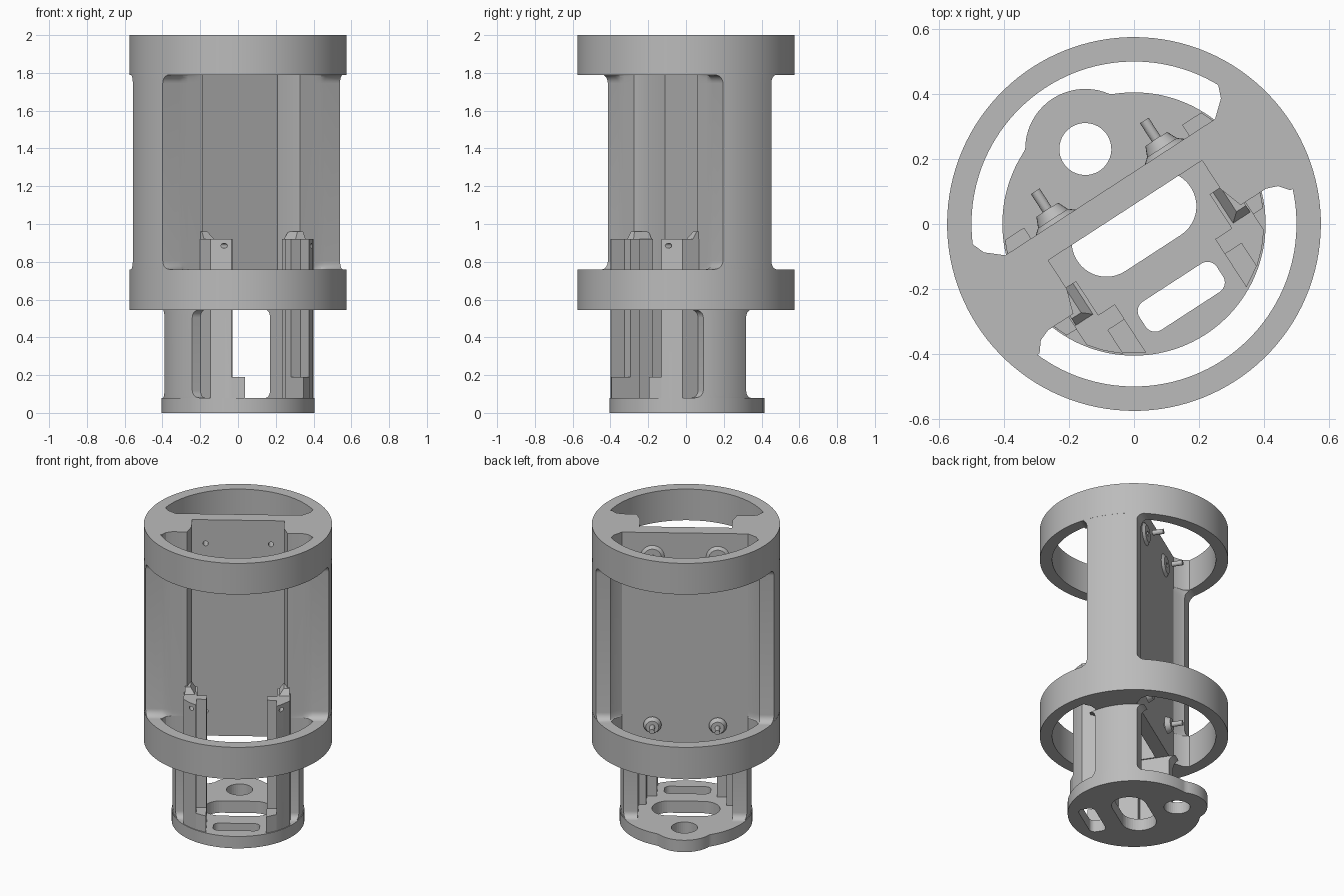
import bpy, bmesh, math
from mathutils import Matrix

if "Cube" in bpy.data.objects:
    bpy.data.objects.remove(bpy.data.objects["Cube"])

TURN = Matrix.Rotation(math.radians(33), 4, 'Z')   # whole frame is turned about z
grey = bpy.data.materials.new("plain grey")
grey.diffuse_color = (0.5, 0.5, 0.5, 1)
grey.use_nodes = True
grey.node_tree.nodes["Principled BSDF"].inputs["Base Color"].default_value = grey.diffuse_color


def finish(name, bm, helper=False):
    bmesh.ops.recalc_face_normals(bm, faces=bm.faces)
    me = bpy.data.meshes.new(name)
    bm.to_mesh(me)
    bm.free()
    ob = bpy.data.objects.new(name, me)
    bpy.context.collection.objects.link(ob)
    ob.matrix_world = TURN
    me.materials.append(grey)
    if helper:
        ob.hide_render = True
        ob.hide_viewport = True
    else:
        bpy.context.view_layer.objects.active = ob
        ob.select_set(True)
        bpy.ops.object.shade_smooth_by_angle(angle=math.radians(30))
        ob.select_set(False)
    return ob


def loft(bm, sections):
    """Skin a list of (z, outline) sections and cap both ends."""
    rows = [[bm.verts.new((x, y, z)) for x, y in pts] for z, pts in sections]
    n = len(rows[0])
    for a, b in zip(rows, rows[1:]):
        for i in range(n):
            j = (i + 1) % n
            bm.faces.new((a[i], a[j], b[j], b[i]))
    bm.faces.new(rows[0])
    bm.faces.new(rows[-1])


def prism(bm, pts, z0, z1):
    loft(bm, [(z0, pts), (z1, pts)])


def both_sides(name, sections):
    for side, s in (("right", 1), ("left", -1)):
        bm = bmesh.new()
        loft(bm, [(z, [(s * x, y) for x, y in pts]) for z, pts in sections])
        yield finish(f"{side}_{name}", bm)


def rounded(cx, cy, hx, hy, r, n=10):
    pts = []
    for k, (sx, sy) in enumerate(((1, 1), (-1, 1), (-1, -1), (1, -1))):
        for i in range(n + 1):
            a = math.pi / 2 * (k + i / n)
            pts.append((cx + sx * (hx - r) + r * math.cos(a),
                        cy + sy * (hy - r) + r * math.sin(a)))
    return pts


def rod(bm, x, z, y0, y1, r0, r1, n=24):
    """Tapered round rod lying along the y axis."""
    m = Matrix.Translation((x, (y0 + y1) / 2, z)) @ Matrix.Rotation(-math.pi / 2, 4, 'X')
    bmesh.ops.create_cone(bm, cap_ends=True, segments=n, radius1=r0, radius2=r1,
                          depth=y1 - y0, matrix=m)


def cut(ob, cutter):
    mod = ob.modifiers.new("cut", 'BOOLEAN')
    mod.operation = 'DIFFERENCE'
    mod.solver = 'EXACT'
    mod.object = cutter


def arc(r, v0, v1, n=12):
    a0, a1 = math.asin(v0 / r), math.asin(v1 / r)
    return [(r * math.cos(a0 + (a1 - a0) * i / n), r * math.sin(a0 + (a1 - a0) * i / n))
            for i in range(n + 1)]


# two hoops
def hoop(name, z0, z1, ro=0.575, ri=0.5, n=128):
    bm = bmesh.new()
    rows = []
    for r, z in ((ro, z0), (ro, z1), (ri, z1), (ri, z0)):
        rows.append([bm.verts.new((r * math.cos(2 * math.pi * i / n),
                                   r * math.sin(2 * math.pi * i / n), z)) for i in range(n)])
    for k in range(4):
        a, b = rows[k], rows[(k + 1) % 4]
        for i in range(n):
            j = (i + 1) % n
            bm.faces.new((a[i], a[j], b[j], b[i]))
    finish(name, bm)


hoop("lower_hoop", 0.545, 0.76)
hoop("upper_hoop", 1.79, 2.0)


# side columns, flaring into the hoops
def flare_stations(z0, z1, r, n=6):
    low = [(z0 + r * (1 - math.cos(math.pi / 2 * i / n)),
            r * (1 - math.sin(math.pi / 2 * i / n))) for i in range(n + 1)]
    return low + [(z0 + z1 - z, f) for z, f in reversed(low)]


def column(f):
    return ([(0.282, 0.135), (0.282, -0.055), (0.307, -0.13), (0.40, -0.13),
             (0.435, -0.13 - 0.3 * f), (0.46, -0.13 - f)]
            + arc(0.5745, -0.13 - f, 0.185 + f)
            + [(0.455, 0.185 + f), (0.435, 0.165 + 0.3 * f), (0.385, 0.135)])


FL = 0.045
stations = [(0.545, FL)] + flare_stations(0.76, 1.79, FL) + [(2.0, FL)]
list(both_sides("column", [(z, column(f)) for z, f in stations]))


# legs below the lower hoop
def leg(f):
    return [(0.29, 0.135 + f)] + [(0.29, -0.135 - f)] + arc(0.4, -0.135 - f, 0.135 + f)


list(both_sides("leg", [(z, leg(f)) for z, f in flare_stations(0.08, 0.545, 0.04)]))

# screw holes shared by plate, bosses and rails
bm = bmesh.new()
for x in (-0.2, 0.2):
    for z in (0.71, 1.84):
        rod(bm, x, z, 0.0, 0.25, 0.016, 0.016)
for x in (-0.275, 0.275):
    rod(bm, x, 0.885, -0.36, -0.2, 0.013, 0.013)
screw_holes = finish("screw_hole_cutter", bm, True)

# back plate
bm = bmesh.new()
prism(bm, [(-0.3, 0.05), (0.3, 0.05), (0.3, 0.135), (-0.3, 0.135)], 0.545, 2.0)
cut(finish("back_plate", bm), screw_holes)

# screw bosses on the back of the plate
for x in (-0.2, 0.2):
    for z in (0.71, 1.84):
        bm = bmesh.new()
        rod(bm, x, z, 0.125, 0.15, 0.085, 0.055)
        rod(bm, x, z, 0.149, 0.182, 0.055, 0.04)
        cut(finish("screw_boss", bm), screw_holes)

# guide rails with inner ledge and foot
rail = [(0.245, -0.05), (0.325, -0.05), (0.325, -0.233), (0.29, -0.276), (0.247, -0.315), (0.245, -0.315)]
for ob in both_sides("guide_rail", [(0.06, rail), (0.92, rail)]):
    cut(ob, screw_holes)
ledge = [(0.184, -0.175), (0.25, -0.175), (0.25, -0.23), (0.184, -0.23)]
list(both_sides("rail_ledge", [(0.06, ledge), (0.92, ledge)]))
foot = [(0.184, -0.225), (0.25, -0.225), (0.25, -0.312), (0.184, -0.352)]
list(both_sides("rail_foot", [(0.06, foot), (0.19, foot)]))
fillet = [(0.25, -0.05), (0.32, -0.05), (0.32, -0.17), (0.25, -0.17)]
tip = [(0.285, -0.05), (0.32, -0.05), (0.32, -0.14), (0.285, -0.14)]
list(both_sides("rail_top", [(0.91, fillet), (0.96, tip)]))

# base disc with a round lobe
outline = []
N, D, R = 160, 0.275, 0.185
for i in range(N):
    t = 2 * math.pi * i / N
    c, s = math.sin(t), math.cos(t)
    r, q = 0.405, R * R - D * D * s * s
    if c > 0 and q > 0:
        r = max(r, D * c + math.sqrt(q))
    outline.append((r * math.cos(t), r * math.sin(t)))
bm = bmesh.new()
prism(bm, outline, 0.0, 0.08)
base = finish("base", bm)

# base openings: cable slot, small slot, round hole
bm = bmesh.new()
for hole in (rounded(0, 0, 0.208, 0.107, 0.106), rounded(0, -0.267, 0.142, 0.052, 0.035),
             rounded(0, 0.275, 0.08, 0.08, 0.0799)):
    prism(bm, hole, -0.05, 0.15)
cut(base, finish("base_hole_cutter", bm, True))
